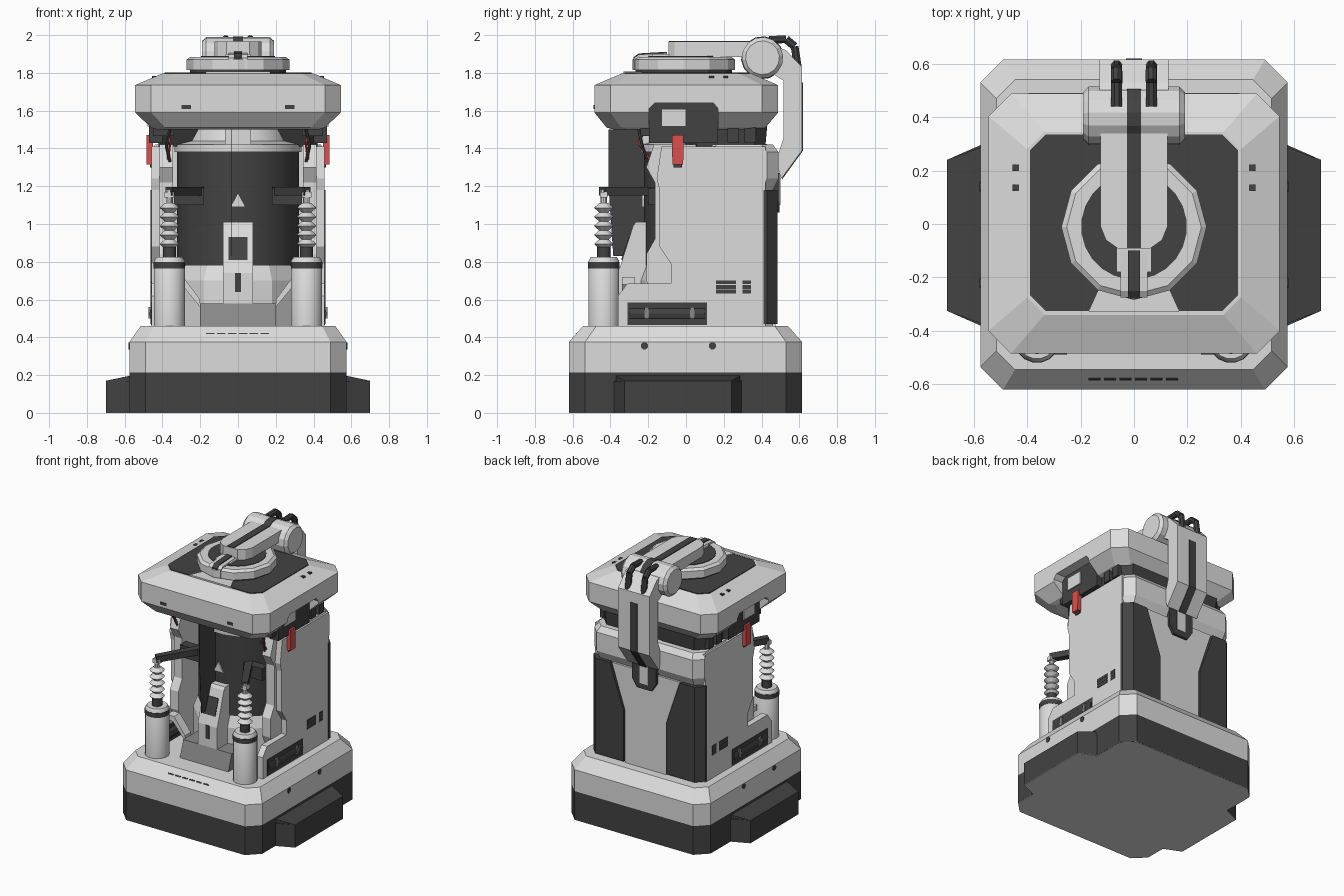
import bpy, bmesh, math
from mathutils import Vector


def material(name, rgb):
    m = bpy.data.materials.new(name)
    m.diffuse_color = (*rgb, 1)
    return m


LIGHT = material("light grey", (0.72, 0.72, 0.72))
MID = material("mid grey", (0.25, 0.25, 0.25))
DARK = material("dark grey", (0.055, 0.055, 0.055))
RED = material("red", (0.7, 0.08, 0.08))


def finish(name, bm, mat):
    bmesh.ops.recalc_face_normals(bm, faces=bm.faces)
    me = bpy.data.meshes.new(name)
    bm.to_mesh(me)
    bm.free()
    me.materials.append(mat)
    ob = bpy.data.objects.new(name, me)
    bpy.context.collection.objects.link(ob)
    return ob


def smooth(ob, angle=35):
    bpy.ops.object.select_all(action="DESELECT")
    ob.select_set(True)
    bpy.context.view_layer.objects.active = ob
    bpy.ops.object.shade_smooth_by_angle(angle=math.radians(angle))


def loft(name, rings, mat):
    """Skin a list of equal-length rings of points and cap both ends."""
    bm = bmesh.new()
    vs = [[bm.verts.new(p) for p in r] for r in rings]
    n = len(vs[0])
    for a, b in zip(vs, vs[1:]):
        for i in range(n):
            j = (i + 1) % n
            bm.faces.new((a[i], a[j], b[j], b[i]))
    bm.faces.new(vs[0])
    bm.faces.new(vs[-1])
    return finish(name, bm, mat)


def prism(name, pts, axis, lo, hi, mat):
    """Extrude a 2D outline along an axis."""
    put = {"x": lambda p, t: (t, p[0], p[1]),
           "y": lambda p, t: (p[0], t, p[1]),
           "z": lambda p, t: (p[0], p[1], t)}[axis]
    return loft(name, [[put(p, t) for p in pts] for t in (lo, hi)], mat)


def box(name, x, y, z, mat):
    return prism(name, [(x[0], y[0]), (x[1], y[0]), (x[1], y[1]), (x[0], y[1])], "z", *z, mat)


def slab(name, levels, mat):
    """Chamfered rectangle stack: (half width, y0, y1, chamfer, z)."""
    rings = []
    for h, a, b, c, z in levels:
        rings.append([(h - c, a, z), (h, a + c, z), (h, b - c, z), (h - c, b, z),
                      (c - h, b, z), (-h, b - c, z), (-h, a + c, z), (c - h, a, z)])
    return loft(name, rings, mat)


def turned(name, start, direction, profile, mat, n=16, round_=True):
    """Solid of revolution: profile is (distance along axis, radius)."""
    d = Vector(direction).normalized()
    u = d.orthogonal().normalized()
    w = d.cross(u)
    rings = []
    for t, r in profile:
        rings.append([Vector(start) + d * t + r * (u * math.cos(a) + w * math.sin(a))
                      for a in (2 * math.pi * (i + 0.5) / n for i in range(n))])
    ob = loft(name, rings, mat)
    if round_:
        smooth(ob)
    return ob


def tube(name, pts, r, mat, n=8):
    for p, q in zip(pts, pts[1:]):
        d = Vector(q) - Vector(p)
        turned(name, p, d, [(0, r), (d.length, r)], mat, n, False)


# Base, with a pale floor plate underneath
slab("base_skirt", [(0.575, -0.62, 0.615, 0.085, 0.003), (0.575, -0.62, 0.615, 0.085, 0.215)], DARK)
slab("base_floor", [(0.574, -0.619, 0.614, 0.085, 0), (0.574, -0.619, 0.614, 0.085, 0.004)], LIGHT)
slab("base_top", [(0.575, -0.62, 0.615, 0.085, 0.215), (0.575, -0.62, 0.615, 0.085, 0.375),
                  (0.515, -0.545, 0.54, 0.07, 0.46)], LIGHT)
for i in range(6):
    x = -0.17 + i * 0.058
    loft("base_front_slot", [[(x, -0.584 + e, 0.417), (x + 0.045, -0.584 + e, 0.417),
                              (x + 0.045, -0.578 + e, 0.424), (x, -0.578 + e, 0.424)]
                             for e in (-0.002, 0.01)], DARK)

# Rear body, with the wider shoulder on top
slab("rear_body", [(0.45, 0.1, 0.46, 0.06, 0.46), (0.45, 0.1, 0.46, 0.06, 1.18),
                   (0.455, 0.1, 0.49, 0.06, 1.24), (0.455, 0.1, 0.49, 0.06, 1.38),
                   (0.44, 0.1, 0.46, 0.06, 1.42)], LIGHT)
prism("back_column", [(-0.17, 0.46), (0.17, 0.46), (0.17, 0.85), (0.28, 1.18), (-0.28, 1.18),
                      (-0.17, 0.85)], "y", 0.4, 0.475, LIGHT)
prism("back_notch", [(-0.1, 1.27), (-0.1, 1.12), (-0.06, 1.06), (0.06, 1.06), (0.1, 1.12), (0.1, 1.27)],
      "y", 0.42, 0.494, DARK)
box("notch_tongue", (-0.035, 0.035), (0.42, 0.5), (1.1, 1.27), LIGHT)

# Central drum
turned("drum_foot", (0, 0.1, 0.46), (0, 0, 1), [(0, 0.36), (0.24, 0.36), (0.32, 0.33)], LIGHT, 12, False)
turned("drum", (0, 0.1, 0.78), (0, 0, 1), [(0, 0.325), (0.61, 0.325)], DARK, 24)
turned("drum_cap", (0, 0.1, 1.38), (0, 0, 1), [(0, 0.34), (0.04, 0.34), (0.06, 0.27), (0.14, 0.25)], LIGHT, 24)
box("front_neck", (-0.07, 0.07), (-0.25, 0), (1.42, 1.55), LIGHT)
slab("lid_neck", [(0.42, 0.0, 0.42, 0.06, 1.41), (0.43, -0.05, 0.43, 0.06, 1.52)], DARK)

# Front feed arm, its plates and the thin blade
prism("feed_arm", [(-0.15, 0.58), (-0.36, 0.58), (-0.36, 0.74), (-0.28, 0.99), (-0.265, 1.01), (-0.2, 1.01)],
      "x", -0.08, 0.08, LIGHT)
prism("feed_window", [(-0.343, 0.81), (-0.304, 0.93), (-0.28, 0.93), (-0.32, 0.81)], "x", -0.05, 0.05, DARK)
box("feed_slot", (-0.015, 0.015), (-0.364, -0.34), (0.64, 0.74), DARK)
prism("blade", [(-0.41, 1.5), (-0.41, 1.2), (-0.385, 0.83), (-0.3, 0.83), (-0.2, 1.05), (-0.2, 1.5)],
      "x", -0.034, -0.032, DARK)
prism("drum_pointer", [(-0.04, 1.09), (0.04, 1.09), (0, 1.165)], "y", -0.232, -0.21, LIGHT)
prism("front_sill", [(-0.4, 0.46), (-0.36, 0.58), (0.0, 0.58), (0.0, 0.46)], "x", -0.2, 0.2, MID)

# Lid
lid = slab("lid", [(0.43, -0.38, 0.4, 0.07, 1.5), (0.46, -0.42, 0.42, 0.075, 1.51),
                   (0.545, -0.485, 0.488, 0.085, 1.59), (0.545, -0.485, 0.488, 0.085, 1.735),
                   (0.4, -0.34, 0.345, 0.065, 1.797)], LIGHT)
slab("lid_inset", [(0.39, -0.325, 0.335, 0.06, 1.79), (0.39, -0.325, 0.335, 0.06, 1.802)], DARK)
prism("lid_tongue", [(-0.17, -0.33), (0.17, -0.33), (0.12, -0.22), (-0.12, -0.22)], "z", 1.79, 1.807, LIGHT)
turned("ring_gap", (0, -0.012, 1.8), (0, 0, 1), [(0, 0.255), (0.02, 0.255)], DARK, 12, False)
turned("lid_ring", (0, -0.012, 1.815), (0, 0, 1), [(0, 0.272), (0.055, 0.272), (0.07, 0.252)], LIGHT, 12, False)
turned("ring_inset", (0, -0.01, 1.88), (0, 0, 1), [(0, 0.198), (0.009, 0.198)], DARK, 24)

# Top arm, nozzle and hinge
prism("top_arm", [(-0.125, 0.38), (-0.125, -0.01), (-0.105, -0.06), (-0.06, -0.092), (0.06, -0.092),
                  (0.105, -0.06), (0.125, -0.01), (0.125, 0.38)], "z", 1.885, 1.965, LIGHT)
box("top_arm_stripe", (-0.027, 0.027), (-0.09, 0.38), (1.89, 1.97), DARK)
box("nozzle_block", (-0.065, 0.065), (-0.18, -0.09), (1.87, 1.9), LIGHT)
prism("nozzle", [(-0.275, 1.82), (-0.275, 1.88), (-0.25, 1.897), (-0.1, 1.905), (-0.1, 1.82)],
      "x", -0.05, 0.05, LIGHT)
prism("nozzle_stripe", [(-0.278, 1.82), (-0.278, 1.883), (-0.25, 1.903), (-0.1, 1.912), (-0.1, 1.82)],
      "x", -0.022, 0.022, DARK)
turned("hinge", (-0.19, 0.405, 1.88), (1, 0, 0), [(0, 0.09), (0.02, 0.11), (0.36, 0.11), (0.38, 0.09)],
       LIGHT, 14, False)
turned("hinge_band", (-0.027, 0.405, 1.88), (1, 0, 0), [(0, 0.114), (0.054, 0.114)], DARK, 14, False)

# Spine arm down the back
prism("spine_arm", [(0.45, 1.95), (0.53, 1.92), (0.615, 1.83), (0.615, 1.39), (0.505, 1.24), (0.475, 1.33),
                    (0.515, 1.45), (0.515, 1.76), (0.45, 1.8)], "x", -0.13, 0.13, LIGHT)
prism("spine_stripe", [(0.55, 1.75), (0.619, 1.75), (0.619, 1.388), (0.509, 1.236), (0.52, 1.4)],
      "x", -0.03, 0.03, DARK)

# Mirrored parts
for s in (-1, 1):
    def sx(a, b):
        return tuple(sorted((s * a, s * b)))

    plan = [(s * 0.55, -0.385), (s * 0.575, -0.38), (s * 0.7, -0.325), (s * 0.7, 0.24),
            (s * 0.575, 0.295), (s * 0.55, 0.295)]
    prism("base_side_block", plan, "z", 0.003, 0.17, DARK)
    prism("base_block_floor", plan, "z", 0, 0.003, LIGHT)
    loft("base_block_top", [[(s * 0.55, -0.38, 0.17), (s * 0.7, -0.325, 0.17), (s * 0.7, 0.24, 0.17), (s * 0.55, 0.295, 0.17)],
                            [(s * 0.55, -0.38, 0.205), (s * 0.58, -0.37, 0.195), (s * 0.58, 0.285, 0.195),
                             (s * 0.55, 0.295, 0.205)]], DARK)
    for y in (-0.22, 0.14):
        turned("base_bolt", (s * 0.57, y, 0.355), (s, 0, 0), [(0, 0.02), (0.009, 0.02)], DARK, 8, False)

    # Side walls
    prism("side_wall", [(-0.36, 0.46), (-0.36, 0.62), (-0.31, 0.685), (-0.08, 0.685), (-0.08, 0.79),
                        (-0.14, 0.88), (-0.14, 1.18), (-0.155, 1.24), (-0.13, 1.41), (0.42, 1.41), (0.42, 0.46)],
          "x", *sx(0.41, 0.457), LIGHT)
    prism("inner_wall", [(-0.1, 0.46), (-0.21, 0.7), (-0.21, 0.84), (-0.165, 0.92), (-0.165, 1.22),
                         (-0.21, 1.3), (-0.17, 1.42), (0.3, 1.42), (0.3, 0.46)], "x", *sx(0.345, 0.415), LIGHT)
    box("side_recess", sx(0.4, 0.46), (-0.31, 0.11), (0.465, 0.585), DARK)
    tube("side_pipe", [(s * 0.425, -0.3, 0.525), (s * 0.425, 0.1, 0.525)], 0.045, DARK, 12)
    for y in (-0.22, 0.02):
        box("pipe_clip", sx(0.42, 0.473), (y, y + 0.025), (0.5, 0.56), MID)
    for y0, y1 in ((0.16, 0.265), (0.3, 0.345)):
        for k in range(3):
            box("side_vent", sx(0.44, 0.46), (y0, y1), (0.632 + k * 0.025, 0.652 + k * 0.025), DARK)
    prism("back_panel", [(s * 0.175, 0.47), (s * 0.175, 0.85), (s * 0.29, 1.18), (s * 0.41, 1.18), (s * 0.41, 0.47)],
          "y", 0.43, 0.485, DARK)
    prism("back_corner_panel", [(s * 0.38, 0.485), (s * 0.41, 0.485), (s * 0.462, 0.43), (s * 0.462, 0.41),
                                (s * 0.38, 0.41)], "z", 0.47, 1.18, DARK)

    # Front struts beside the sill
    prism("front_strut", [(s * 0.2, 0.56), (s * 0.2, 0.6), (s * 0.29, 0.72), (s * 0.35, 0.72), (s * 0.35, 0.68),
                          (s * 0.3, 0.68)], "y", -0.34, -0.27, LIGHT)

    # Front dampers with bellows and brackets
    px, py = s * 0.363, -0.435
    turned("damper_body", (px, py, 0.46), (0, 0, 1), [(0, 0.083), (0.345, 0.083), (0.365, 0.07)], LIGHT, 16)
    turned("damper_band", (px, py, 0.765), (0, 0, 1), [(0, 0.085), (0.035, 0.085)], DARK, 16)
    turned("damper_collar", (px, py, 0.82), (0, 0, 1), [(0, 0.035), (0.06, 0.035)], DARK, 12)
    bellows = []
    for k in range(5):
        bellows += [(k * 0.048, 0.025), (k * 0.048 + 0.024, 0.052)]
    turned("damper_bellows", (px, py, 0.87), (0, 0, 1), bellows + [(0.24, 0.025)], LIGHT, 12, False)
    turned("damper_rod", (px, py, 1.09), (0, 0, 1), [(0, 0.017), (0.09, 0.017)], LIGHT, 10)
    box("rod_head", (px - 0.025, px + 0.025), (py - 0.02, py + 0.02), (1.14, 1.17), LIGHT)
    loft("bracket", [[(s * 0.385, -0.43, z), (s * 0.35, -0.46, z), (s * 0.18, -0.18, z), (s * 0.22, -0.14, z)]
                     for z in (1.15, 1.195)], DARK)
    prism("bracket_web", [(s * 0.18, 1.1), (s * 0.34, 1.1), (s * 0.34, 1.19), (s * 0.18, 1.19)],
          "y", -0.2, -0.13, DARK)

    # Latch bay cut into the lid side, with its window, red tag and small lid marks
    bay = [(-0.195, 1.43), (-0.195, 1.61), (-0.165, 1.64), (0.145, 1.64), (0.17, 1.61), (0.17, 1.43)]
    cutter = prism("latch_bay_cutter", bay, "x", *sx(0.468, 0.7), DARK)
    cutter.hide_render = True
    cutter.hide_set(True)
    cut = lid.modifiers.new("latch_bay", "BOOLEAN")
    cut.object, cut.operation, cut.solver = cutter, "DIFFERENCE", "EXACT"
    prism("latch_box", bay, "x", *sx(0.4, 0.47), DARK)
    box("latch_window", sx(0.45, 0.479), (-0.13, 0.0), (1.515, 1.61), LIGHT)
    prism("red_tag", [(-0.072, 1.315), (-0.075, 1.47), (-0.012, 1.47), (-0.015, 1.315)],
          "x", *sx(0.45, 0.485), RED)
    box("tag_tip", sx(0.45, 0.465), (-0.065, -0.02), (1.3, 1.318), DARK)
    for y in (0.25, 0.34):
        box("rear_socket", sx(0.4, 0.45), (y - 0.03, y + 0.03), (1.43, 1.51), DARK)
    for y in (0.135, 0.21):
        box("lid_dot", sx(0.43, 0.455), (y - 0.012, y + 0.012), (1.75, 1.784), DARK)
    box("lid_front_slot", sx(0.25, 0.3), (-0.489, -0.47), (1.61, 1.63), DARK)
    box("front_corner_block", sx(0.34, 0.45), (-0.24, -0.1), (1.465, 1.52), DARK)

    # Hanging wires and rear handles
    tube("red_wire", [(s * 0.375, -0.22, 1.5), (s * 0.36, -0.25, 1.43), (s * 0.37, -0.19, 1.34)], 0.007, RED, 6)
    tube("dark_wire", [(s * 0.36, -0.25, 1.5), (s * 0.38, -0.23, 1.41), (s * 0.36, -0.2, 1.33)], 0.008, DARK, 6)
    tube("rear_handle", [(s * 0.065, 0.44, 1.975), (s * 0.065, 0.53, 1.978), (s * 0.065, 0.575, 1.94),
                         (s * 0.065, 0.592, 1.83)], 0.022, DARK)
